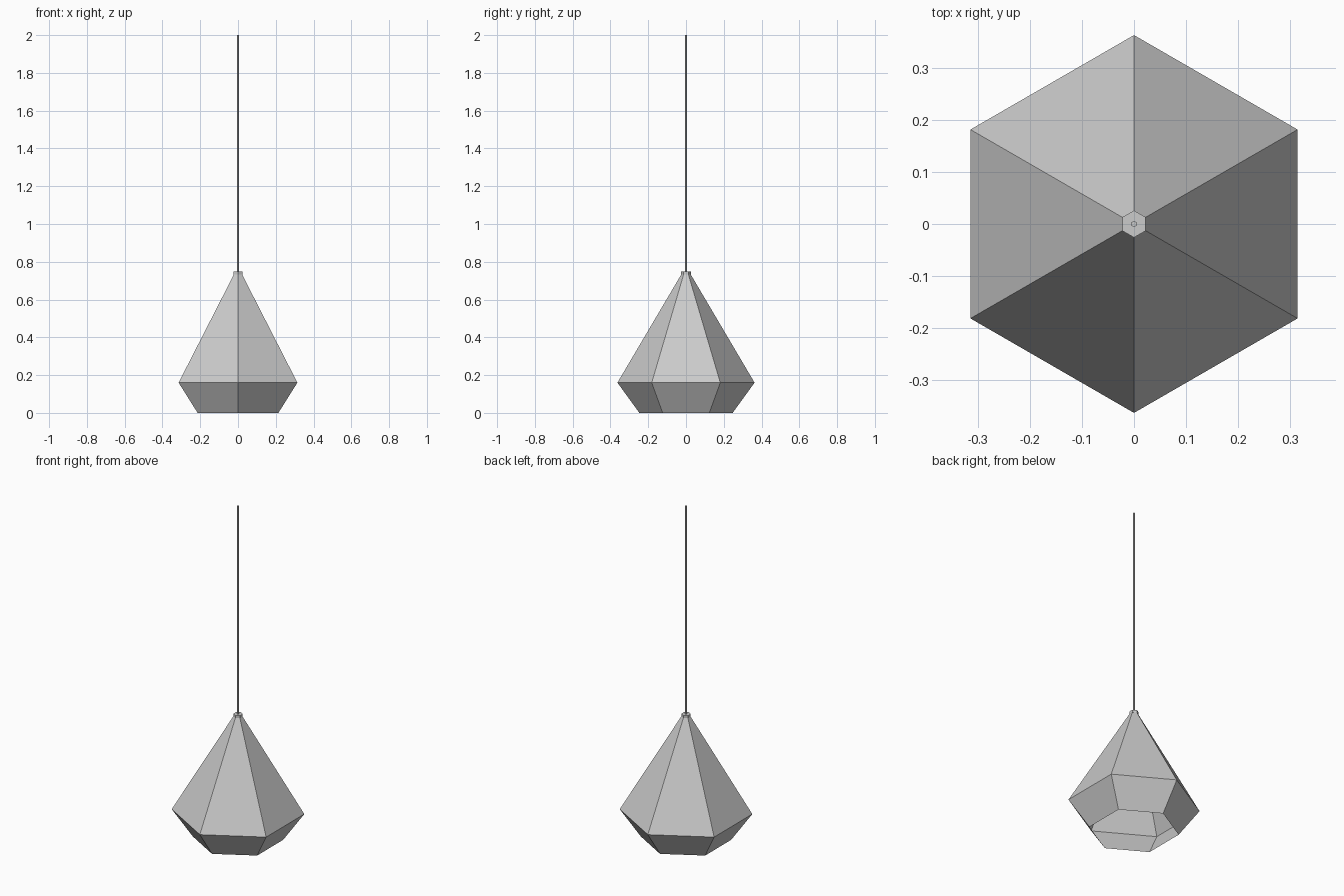
import bpy
import bmesh
import math

default_cube = bpy.data.objects.get("Cube")
if default_cube:
    bpy.data.objects.remove(default_cube, do_unlink=True)

SIDES = 6

grey = bpy.data.materials.new("light_grey")
grey.use_nodes = True
colour = (0.6, 0.6, 0.6, 1.0)
grey.diffuse_color = colour
grey.node_tree.nodes["Principled BSDF"].inputs["Base Color"].default_value = colour


def hex_loft(name, profile, capped):
    """Loft hexagonal rings, given as (radius, height), with corners on the y axis."""
    bm = bmesh.new()
    rings = []
    for radius, z in profile:
        angles = [math.pi / 2 + math.tau * i / SIDES for i in range(SIDES)]
        rings.append([bm.verts.new((radius * math.cos(a), radius * math.sin(a), z))
                      for a in angles])
    for low, high in zip(rings, rings[1:]):
        for i in range(SIDES):
            j = (i + 1) % SIDES
            bm.faces.new((low[i], low[j], high[j], high[i]))
    if capped:
        bm.faces.new(rings[0][::-1])
        bm.faces.new(rings[-1])
    mesh = bpy.data.meshes.new(name)
    bm.to_mesh(mesh)
    bm.free()
    mesh.materials.append(grey)
    obj = bpy.data.objects.new(name, mesh)
    bpy.context.collection.objects.link(obj)
    return obj


# Faceted shade, open underneath
hex_loft("lamp_shade", [(0.247, 0), (0.363, 0.16), (0.018, 0.745)], False)

# Small collar closing the top of the shade
hex_loft("collar", [(0.026, 0.733), (0.026, 0.748)], True)

# Hanging cord
hex_loft("cord", [(0.006, 0.74), (0.006, 2.0)], True)
